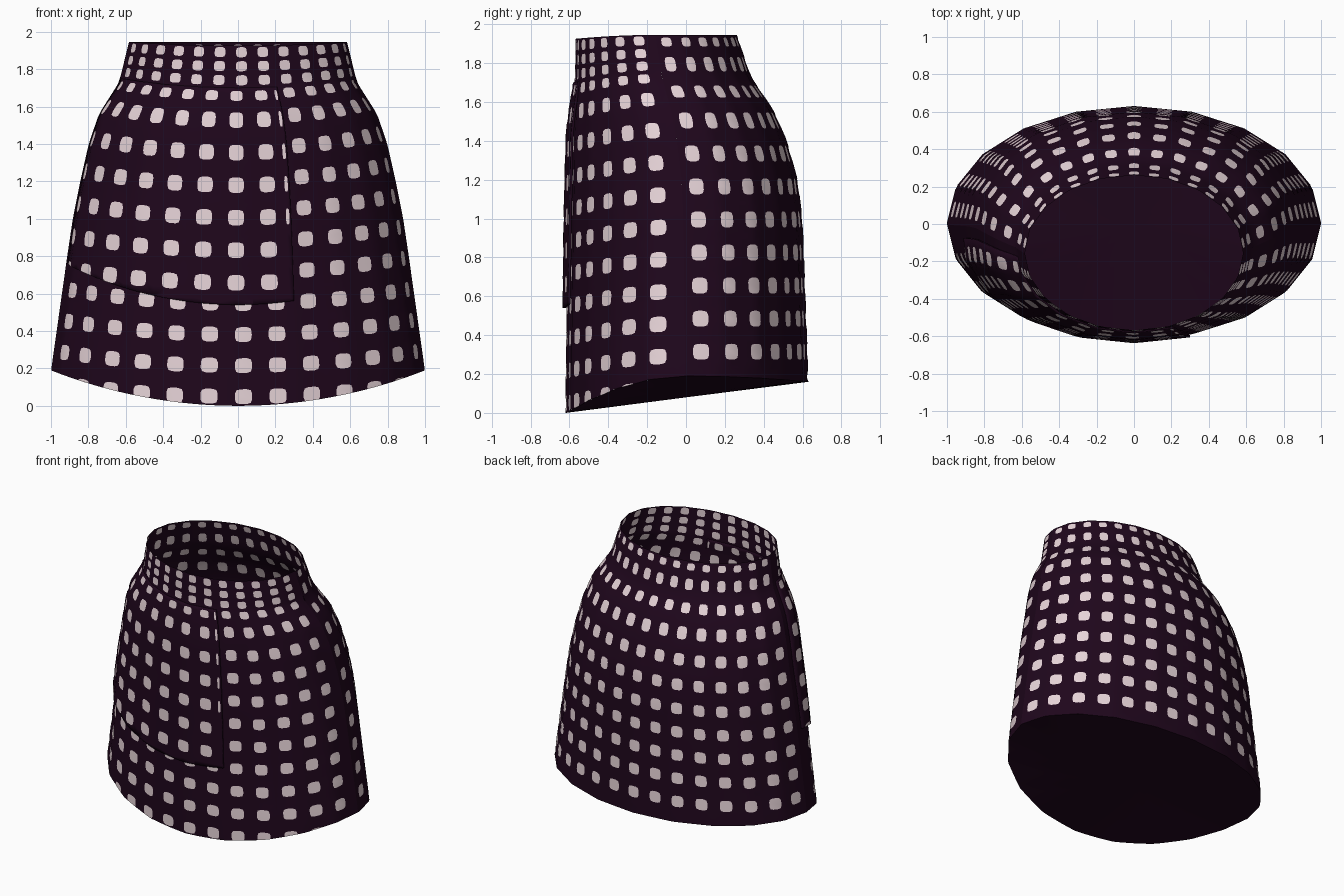
import bpy, bmesh, math
from mathutils import Vector

cube = bpy.data.objects.get("Cube")
if cube:
    bpy.data.objects.remove(cube)

SIDES, COLS = 20, 28
# Body profile: height, half width, front y, back y
PROFILE = [(0.0, 1.015, -.62, .635), (0.2, 1.0, -.62, .63), (0.8, .915, -.612, .608),
           (1.0, .885, -.61, .6), (1.2, .845, -.605, .575), (1.4, .8, -.6, .52),
           (1.56, .745, -.59, .45), (1.73, .637, -.572, .335), (1.95, .583, -.568, .26)]


def material(name, color):
    m = bpy.data.materials.new(name)
    m.use_nodes = True
    m.diffuse_color = (*color, 1)
    m.node_tree.nodes["Principled BSDF"].inputs["Base Color"].default_value = (*color, 1)
    return m


MATERIALS = [material("dark plum cloth", (.0135, .002, .0115)),
             material("pale pink dots", (.8, .66, .69))]


def ring(z):
    """Half width, half depth and centre y of the body at a height."""
    z = min(max(z, PROFILE[0][0]), PROFILE[-1][0])
    for lo, hi in zip(PROFILE, PROFILE[1:]):
        if z <= hi[0]:
            t = (z - lo[0]) / (hi[0] - lo[0])
            a, f, b = (p + (q - p) * t for p, q in zip(lo[1:], hi[1:]))
            return a, (b - f) / 2, (b + f) / 2


def around(u, z, off=0):
    """Point u columns round the faceted ring, counted from the front centre."""
    a, b, yc = ring(z)
    a, b = a + off, b + off
    steps = [2 * math.pi * i / SIDES for i in range(SIDES + 1)]
    pts = [Vector((a * math.sin(s), yc - b * math.cos(s), z)) for s in steps]
    lengths = [(q - p).length for p, q in zip(pts, pts[1:])]
    d = (u % COLS) / COLS * sum(lengths)
    for p, q, length in zip(pts, pts[1:], lengths):
        if d <= length:
            return p.lerp(q, d / length), a, b, yc
        d -= length
    return pts[-1], a, b, yc


def skirt_hem(nx, ny):
    return .19 * nx * nx if ny < 0 else .16 + .03 * nx * nx


def flap_hem(nx, ny):
    return .54 + .23 * nx * nx


def flat(u, z):
    return 0


def surface(u, v, hem, offset):
    p, a, b, yc = around(u, v)
    nx, ny = p.x / a, (p.y - yc) / b
    lift = .08 if v < 1.5 else .08 - .06 * (v - 1.5) / .425
    z = max(v + lift * (1 - min(ny, 0) ** 2), hem(nx, ny))
    return around(u, z, offset(u, z))[0]


def square(k, n=16):
    """Point k of n on the border of a square of half size one."""
    s = math.tau * k / n
    c, d = math.cos(s), math.sin(s)
    m = max(abs(c), abs(d))
    return c / m, d / m


def rounded(k, n=16):
    s = math.tau * k / n
    c, d = math.cos(s), math.sin(s)
    r = (c ** 4 + d ** 4) ** -.25
    return c * r, d * r


def add_cells(bm, start, end, count, rows, hem, offset, plain_rows=0):
    """Cells between two columns, each with a rounded square dot cut into it."""
    width = (end - start) / count
    for i in range(count):
        for j, (lo, hi) in enumerate(zip(rows, rows[1:])):
            mid, half = (lo + hi) / 2, (hi - lo) / 2

            def loop(shape, w, h):
                return [bm.verts.new(surface(start + width * (i + .5 + w * x), mid + h * y, hem, offset))
                        for x, y in map(shape, range(16))]
            outer = loop(square, .5, half)
            if j < plain_rows:
                bm.faces.new(outer)
                continue
            inner = loop(rounded, .25, max(.48 * half, .027))
            bm.faces.new(inner).material_index = 1
            for k in range(16):
                n = (k + 1) % 16
                bm.faces.new((outer[k], outer[n], inner[n], inner[k]))


def finish(bm, name):
    bmesh.ops.remove_doubles(bm, verts=bm.verts, dist=.0004)
    bmesh.ops.dissolve_degenerate(bm, edges=bm.edges, dist=.0004)
    mesh = bpy.data.meshes.new(name)
    bm.to_mesh(mesh)
    bm.free()
    for m in MATERIALS:
        mesh.materials.append(m)
    ob = bpy.data.objects.new(name, mesh)
    bpy.context.collection.objects.link(ob)
    bpy.ops.object.select_all(action='DESELECT')
    ob.select_set(True)
    bpy.context.view_layer.objects.active = ob
    bpy.ops.object.shade_smooth_by_angle(angle=math.radians(35))
    return ob


# Front panel with tight waistband rows, back panel with even rows, plain side seams
FRONT_LEFT, FRONT_RIGHT, BACK_LEFT, BACK_RIGHT = -6.34, 6.66, 6.95, 21.05
front_rows = [-.035 + .166 * i for i in range(11)] + [1.705, 1.775, 1.855, 1.925]
back_rows = [-.02 + .17 * i for i in range(10)] + [1.66, 1.84, 1.925]
bm = bmesh.new()
add_cells(bm, FRONT_LEFT, FRONT_RIGHT, 13, front_rows, skirt_hem, flat)
add_cells(bm, BACK_LEFT, BACK_RIGHT, 15, back_rows, skirt_hem, flat, plain_rows=1)
for seam in ((FRONT_RIGHT, BACK_LEFT), (BACK_RIGHT, FRONT_LEFT + COLS)):
    add_cells(bm, *seam, 1, front_rows, skirt_hem, flat, plain_rows=len(front_rows))
finish(bm, "skirt_body")

# Wrapped front flap, fading into the waist and the side seam
FLAP_LEFT, FLAP_TURN, FLAP_EDGE = -6.56, 1.44, 1.66


def flap_offset(u, z):
    fade = min(1, max(0, (1.7 - z) / .25), max(0, u - FLAP_LEFT) + .2)
    return .007 + .015 * fade


flap_rows = [.5] + [.57 + .174 * i for i in range(7)] + [1.7]
bm = bmesh.new()
add_cells(bm, FLAP_LEFT, FLAP_TURN, 8, flap_rows, flap_hem, flap_offset, plain_rows=1)
add_cells(bm, FLAP_TURN, FLAP_EDGE, 1, flap_rows, flap_hem, flap_offset, plain_rows=3)
flap = finish(bm, "front_flap")
rim = flap.modifiers.new("cloth thickness", 'SOLIDIFY')
rim.thickness, rim.offset = .012, -1

# Closed underside spanning the hem
bm = bmesh.new()
edge = [bm.verts.new(surface(i / 4, -.035, skirt_hem, flat)) for i in range(COLS * 4)]
centre = bm.verts.new((0, 0, .08))
for p, q in zip(edge, edge[1:] + edge[:1]):
    bm.faces.new((q, p, centre))
finish(bm, "underside")
